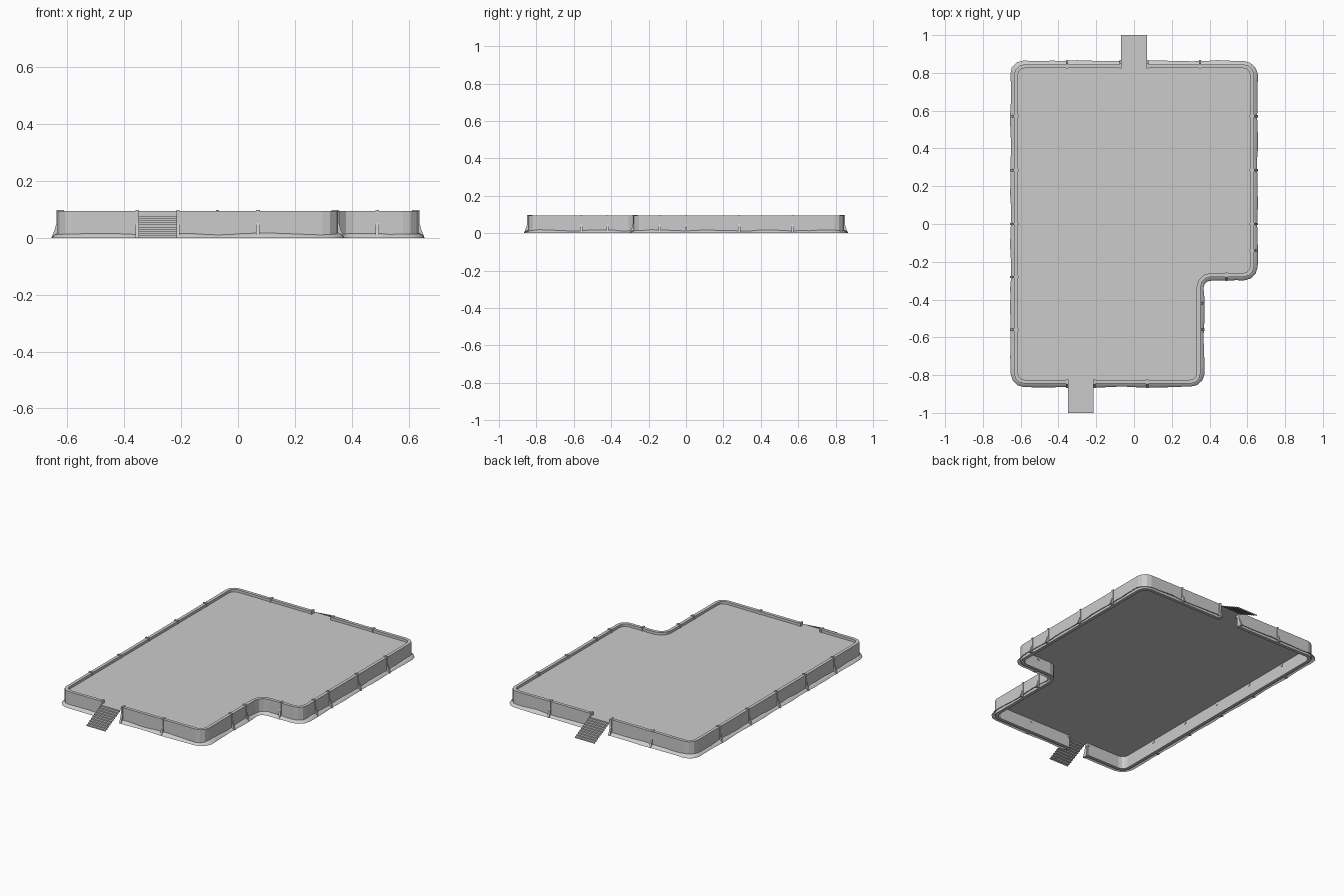
import bpy, math, random
from mathutils import Vector

if "Cube" in bpy.data.objects:
    bpy.data.objects.remove(bpy.data.objects["Cube"])

random.seed(4)
FLOOR_Z, WALL_Z, WALL_T = 0.078, 0.094, 0.02


def make(name, verts, faces):
    me = bpy.data.meshes.new(name)
    me.from_pydata([tuple(v) for v in verts], [], faces)
    ob = bpy.data.objects.new(name, me)
    bpy.context.collection.objects.link(ob)
    return ob


def rounded(pts, r=0.055, seg=3):
    """Open polyline with each inner corner replaced by a short arc."""
    pts = [Vector(p) for p in pts]
    out = [pts[0]]
    for a, b, c in zip(pts, pts[1:], pts[2:]):
        d0, d1 = (a - b).normalized(), (c - b).normalized()
        centre = b + (d0 + d1) * r
        for i in range(seg + 1):
            t = math.pi / 2 * i / seg
            out.append(centre - d1 * r * math.cos(t) - d0 * r * math.sin(t))
    return out + [pts[-1]]


def subdivide(path, step=0.045):
    out = []
    for a, b in zip(path, path[1:]):
        n = max(1, round((b - a).length / step))
        out += [a.lerp(b, i / n) for i in range(n)]
    return out + [path[-1]]


def normals(path):
    """Mitred outward normals along a counter-clockwise path."""
    seg = [(b - a).normalized() for a, b in zip(path, path[1:])]
    seg = [Vector((d.y, -d.x)) for d in seg]
    out = []
    for n0, n1 in zip([seg[0]] + seg, seg + [seg[-1]]):
        m = (n0 + n1).normalized()
        out.append(m / m.dot(n0))
    return out


def sweep(name, path, profile, closed):
    """profile(i) gives (outward, z) points for path point i."""
    verts, faces = [], []
    for i, (p, n) in enumerate(zip(path, normals(path))):
        prof = profile(i)
        verts += [(*(p + n * o), z) for o, z in prof]
    k = len(prof)
    for i in range(len(path) - 1):
        for j in range(k if closed else k - 1):
            a, b = i * k + j, i * k + (j + 1) % k
            faces.append((a, a + k, b + k, b))
    if closed:
        faces += [tuple(range(k)), tuple(reversed(range(len(verts) - k, len(verts))))]
    return make(name, verts, faces)


# Two wall runs, split by the front and back stair openings
runs = {
    "right": rounded([(-.215, -.845), (.352, -.845), (.352, -.28),
                      (.635, -.28), (.635, .845), (.07, .845)]),
    "left": rounded([(-.07, .845), (-.635, .845), (-.635, -.845), (-.35, -.845)]),
}
wall_profile = [(0, 0), (0, WALL_Z), (-WALL_T, WALL_Z), (-WALL_T, 0)]
floor_pts = []
for side, path in runs.items():
    sweep(side + "_wall", path, lambda i: wall_profile, True)
    # Uneven drift of ground material against the wall foot
    fine = subdivide(path)
    phase = random.uniform(0, 6)

    def drift(i):
        w = math.sin(i * 0.9 + phase) * 0.5 + random.uniform(-.4, .4)
        return [(0.019 + 0.004 * w, 0), (0.012 + 0.003 * w, 0.009 + 0.003 * w),
                (-0.001, 0.015 + 0.005 * w)]
    skirt = sweep(side + "_drift", fine, drift, False)
    for p in skirt.data.polygons:
        p.use_smooth = True
    # Floor outline follows the wall's inner face, and runs out through the openings
    inner = [p - n * WALL_T for p, n in zip(path, normals(path))]
    floor_pts += [path[0]] + inner + [path[-1]]

# Floor deck, a single raised sheet
make("floor", [(p.x, p.y, FLOOR_Z) for p in floor_pts], [tuple(range(len(floor_pts)))])

# Buttress posts with flared feet
post_profile = [(-.023, .06), (-.023, .098), (.004, .098), (.004, .052),
                (.010, .028), (.022, 0), (-.012, 0), (-.012, .06)]


def post(x, y, nx, ny, w=0.012):
    n, t = Vector((nx, ny)), Vector((-ny, nx))
    verts = [(*(Vector((x, y)) + n * o + t * s * w / 2), z)
             for s in (-1, 1) for o, z in post_profile]
    k = len(post_profile)
    faces = [tuple(range(k)), tuple(reversed(range(k, 2 * k)))]
    faces += [(i, i + k, (i + 1) % k + k, (i + 1) % k) for i in range(k)]
    make("post", verts, faces)


for y in (.57, .285, 0, -.28, -.56):
    post(-.635, y, -1, 0)
for y in (.57, .285, 0, -.14):
    post(.635, y, 1, 0)
for y in (-.42, -.56):
    post(.352, y, 1, 0)
for x in (-.355, -.072, .072, .35):
    post(x, .845, 0, 1)
for x in (-.354, -.211, .07):
    post(x, -.845, 0, -1)
post(.49, -.28, 0, -1)


# Stairs: folded sheet of treads and risers
def stairs(name, x0, x1, sign, steps=10):
    y0, y1 = .845, 1.0
    prof = [(y0, FLOOR_Z)]
    for i in range(steps):
        y = y0 + (y1 - y0) * (i + 1) / steps
        prof += [(y, prof[-1][1]), (y, FLOOR_Z * (1 - (i + 1) / steps))]
    verts = [(x, y * sign, z) for y, z in prof for x in (x0, x1)]
    make(name, verts, [(2 * i, 2 * i + 1, 2 * i + 3, 2 * i + 2)[::int(-sign)]
                       for i in range(len(prof) - 1)])


stairs("front_stairs", -.35, -.215, -1)
stairs("back_stairs", -.07, .07, 1)

# Consistent outward normals on the closed solids
import bmesh
for ob in bpy.context.collection.objects:
    if "wall" in ob.name or "post" in ob.name:
        bm = bmesh.new()
        bm.from_mesh(ob.data)
        bmesh.ops.recalc_face_normals(bm, faces=bm.faces)
        bm.to_mesh(ob.data)
        bm.free()
